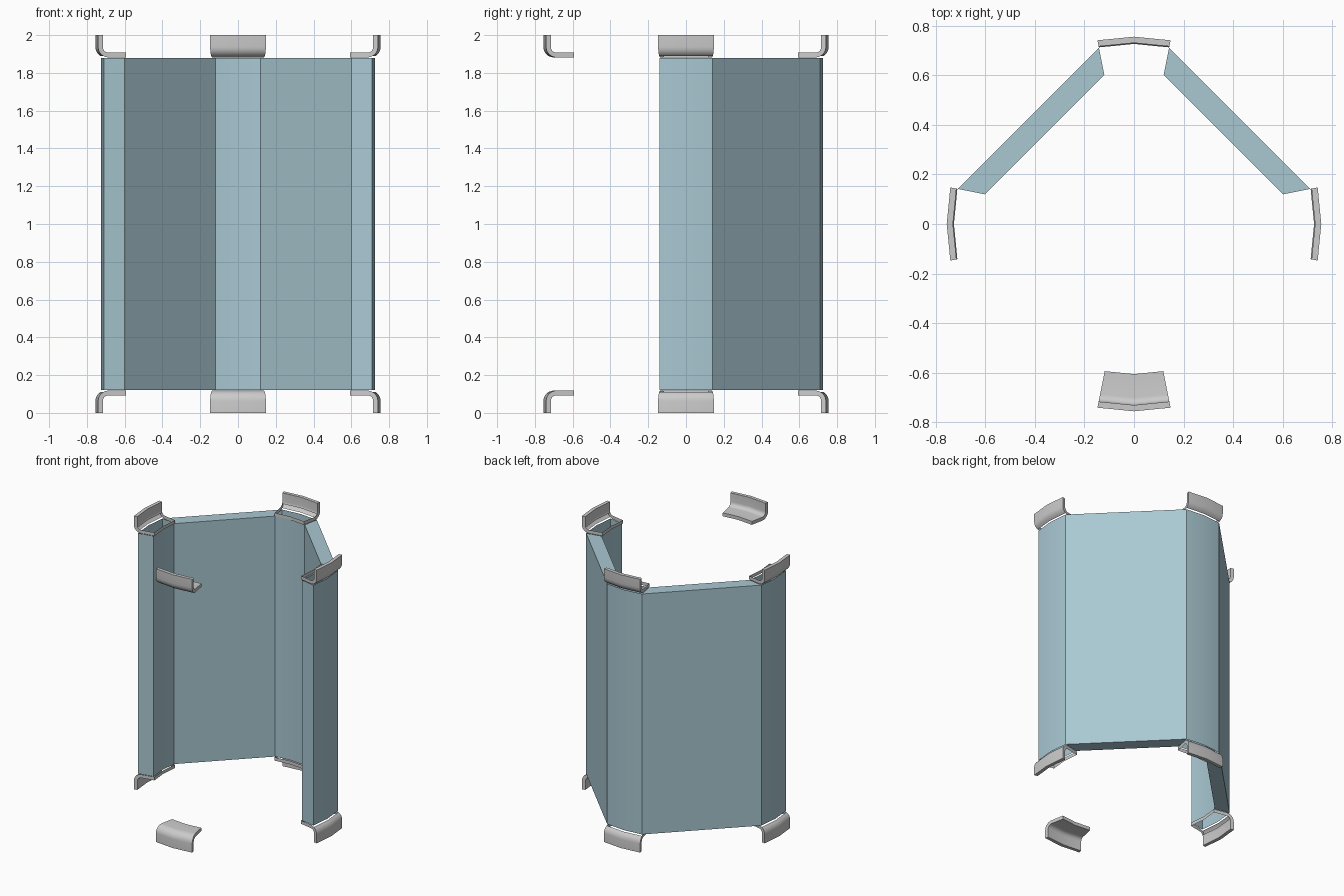
import bpy, bmesh
from math import sin, cos, radians, pi

if "Cube" in bpy.data.objects:
    bpy.data.objects.remove(bpy.data.objects["Cube"])

STEP = radians(22.5) / 2     # half angle of each corner post / bracket
Z0, Z1 = 0.12, 1.88          # height range of the wall
R_OUT, R_IN = 0.724, 0.612   # wall radii

def polar(r, a, z):
    return (r * cos(a), r * sin(a), z)

def finish(bm, name, mat=None):
    bmesh.ops.recalc_face_normals(bm, faces=bm.faces)
    me = bpy.data.meshes.new(name)
    bm.to_mesh(me)
    bm.free()
    ob = bpy.data.objects.new(name, me)
    bpy.context.collection.objects.link(ob)
    if mat:
        me.materials.append(mat)
    bpy.ops.object.select_all(action='DESELECT')
    bpy.context.view_layer.objects.active = ob
    ob.select_set(True)
    bpy.ops.object.shade_smooth_by_angle(angle=radians(30))
    return ob

def bracket_profile():
    # upright lip, rounded corner and inward flange, as (radius, height)
    arc = [pi / 2 * i / 6 for i in range(7)]
    outer = [(0.70 + 0.055 * cos(t), 1.937 - 0.055 * sin(t)) for t in arc]
    inner = [(0.70 + 0.03 * cos(t), 1.937 - 0.03 * sin(t)) for t in reversed(arc)]
    return [(0.755, 2.0)] + outer + [(0.605, 1.882), (0.605, 1.907)] + inner + [(0.73, 2.0)]

def bracket(name, angle, upper, hollow):
    bm = bmesh.new()
    prof = bracket_profile()
    n = len(prof)
    rings = [[bm.verts.new(polar(r, angle + k * STEP, z if upper else 2 - z)) for r, z in prof]
             for k in (-1, 0, 1)]
    for a, b in zip(rings, rings[1:]):
        for i in range(n):
            j = (i + 1) % n
            mid = (prof[i][0] + prof[j][0]) / 2
            # flange is left open above the hollow posts
            if hollow and 0.61 < mid < R_OUT:
                continue
            bm.faces.new((a[i], a[j], b[j], b[i]))
    bm.faces.new(rings[0])
    bm.faces.new(rings[-1])
    finish(bm, name)

# Wall: three hollow corner posts joined by two thick flat panels
blue = bpy.data.materials.new("pale_blue")
blue.diffuse_color = (0.40, 0.58, 0.65, 1)
blue.use_nodes = True
blue.node_tree.nodes["Principled BSDF"].inputs["Base Color"].default_value = blue.diffuse_color
bm = bmesh.new()
cols = []
for post in (0, pi / 2, pi):
    for k in (-1, 0, 1):
        a = post + k * STEP
        cols.append([bm.verts.new(polar(r, a, z))
                     for r, z in ((R_OUT, Z0), (R_OUT, Z1), (R_IN, Z1), (R_IN, Z0))])
for i, (a, b) in enumerate(zip(cols, cols[1:])):
    flat_panel = i % 3 == 2
    for s in range(4):
        if s in (1, 3) and not flat_panel:   # posts are open at top and bottom
            continue
        t = (s + 1) % 4
        bm.faces.new((a[s], a[t], b[t], b[s]))
bm.faces.new(cols[0])
bm.faces.new(cols[-1])
finish(bm, "wall", blue)

# Brackets at the four sides, top and bottom
for side, deg in (("right", 0), ("back", 90), ("left", 180), ("front", 270)):
    for level in ("upper", "lower"):
        bracket(f"{level}_bracket_{side}", radians(deg), level == "upper", side != "front")
